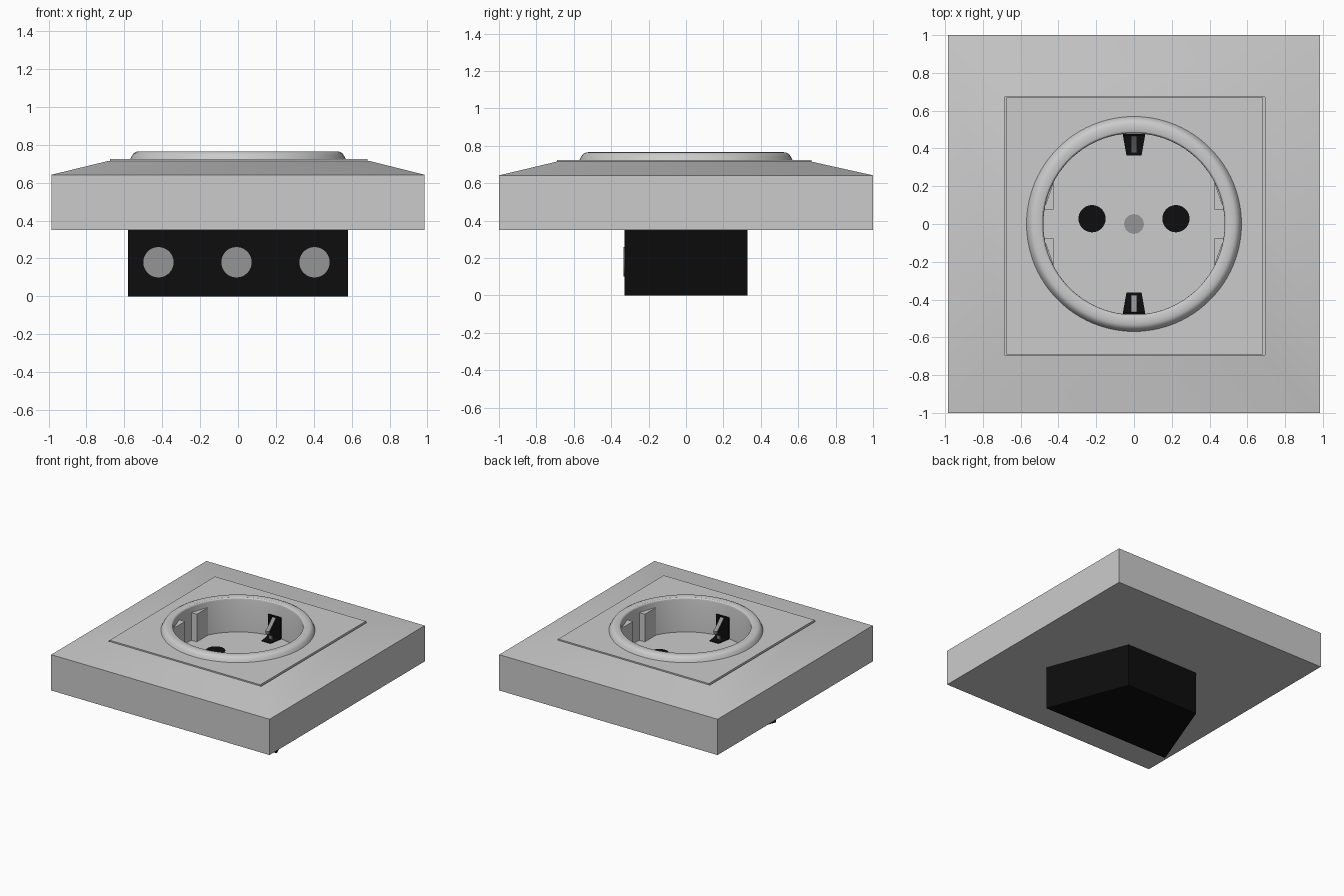
import bpy, bmesh, math

if "Cube" in bpy.data.objects:
    bpy.data.objects.remove(bpy.data.objects["Cube"])

N = 96


def material(name, value):
    m = bpy.data.materials.new(name)
    m.diffuse_color = (value, value, value, 1)
    m.use_nodes = True
    m.node_tree.nodes["Principled BSDF"].inputs["Base Color"].default_value = m.diffuse_color
    return m


black = material("black", 0.004)
metal = material("metal", 0.3)


def finish(bm, name, mat=None, angle=30):
    bmesh.ops.recalc_face_normals(bm, faces=bm.faces)
    me = bpy.data.meshes.new(name)
    bm.to_mesh(me)
    bm.free()
    ob = bpy.data.objects.new(name, me)
    bpy.context.collection.objects.link(ob)
    if mat:
        me.materials.append(mat)
    bpy.ops.object.select_all(action='DESELECT')
    ob.select_set(True)
    bpy.context.view_layer.objects.active = ob
    bpy.ops.object.shade_smooth_by_angle(angle=math.radians(angle))
    return ob


def circle(r, z, n=N, cx=0, cy=0):
    return [(cx + r * math.cos(2 * math.pi * i / n),
             cy + r * math.sin(2 * math.pi * i / n), z) for i in range(n)]


def rect(x0, x1, y0, y1, z):
    return [(x0, y0, z), (x1, y0, z), (x1, y1, z), (x0, y1, z)]


def square_loop(half, z, cx=0, cy=0):
    """Square with N points, so it can be bridged to a circle."""
    pts = []
    for x, y, _ in circle(1, 0):
        k = half / max(abs(x), abs(y))
        pts.append((cx + x * k, cy + y * k, z))
    return pts


def loft(name, loops, mat=None, cap_start=False, cap_end=False):
    bm = bmesh.new()
    rows = [[bm.verts.new(p) for p in loop] for loop in loops]
    n = len(rows[0])
    for a, b in zip(rows, rows[1:]):
        for i in range(n):
            j = (i + 1) % n
            bm.faces.new((a[i], a[j], b[j], b[i]))
    if cap_start:
        bm.faces.new(rows[0])
    if cap_end:
        bm.faces.new(rows[-1])
    return finish(bm, name, mat, 20 if n == 4 else 30)


def prism(name, outline, z0, z1, mat=None):
    return loft(name, [[(x, y, z) for x, y in outline] for z in (z0, z1)],
                mat, True, True)


# Outer frame with sloping top and closed back
frame_in = (-0.685, 0.693, -0.693, 0.673)
frame_out = (-0.985, 0.985, -1, 1)
loft("outer_frame", [rect(*frame_out, 0.35), rect(*frame_out, 0.642),
                     rect(*frame_in, 0.715), rect(*frame_in, 0.60)],
     cap_start=True)

# Centre plate with round opening
loft("centre_plate", [square_loop(0.68, 0.60, 0.004, -0.01),
                      square_loop(0.68, 0.724, 0.004, -0.01),
                      circle(0.56, 0.724)])

# Raised rim, well wall and well floor
rim = [(0.57, 0.722), (0.561, 0.741), (0.55, 0.757), (0.536, 0.764),
       (0.52, 0.766), (0.497, 0.766), (0.488, 0.763), (0.482, 0.756),
       (0.48, 0.745), (0.48, 0.485)]
loft("rim_and_well", [circle(r, z) for r, z in rim], cap_end=True)

# Pin holes and centre screw
for side in (-1, 1):
    loft("pin_hole", [circle(0.072, z, 48, side * 0.222, 0.028)
                      for z in (0.480, 0.488)], black, True, True)
loft("centre_screw", [circle(0.052, z, 48) for z in (0.480, 0.489)],
     metal, True, True)

# Guide ribs on the well sides
for sx in (-1, 1):
    for sy in (-1, 1):
        prism("guide_rib", [(sx * 0.425, sy * 0.077), (sx * 0.477, sy * 0.077),
                            (sx * 0.425, sy * 0.225)], 0.48, 0.71)

# Earth contacts: black slot plus bent metal strip
strip = [(0.470, 0.650), (0.425, 0.605), (0.380, 0.570), (0.385, 0.545),
         (0.420, 0.520), (0.425, 0.488)]
for sy in (-1, 1):
    prism("contact_slot_floor", [(-0.04, sy * 0.362), (0.04, sy * 0.362),
                                 (0.06, sy * 0.476), (-0.06, sy * 0.476)],
          0.48, 0.489, black)
    prism("contact_slot_wall", [(-0.055, sy * 0.466), (0.055, sy * 0.466),
                                (0.06, sy * 0.477), (-0.06, sy * 0.477)],
          0.48, 0.66, black)
    loft("earth_contact", [rect(-0.016, 0.016, sy * y - 0.005, sy * y + 0.005, z)
                           for y, z in strip], metal, True, True)

# Terminal block behind the frame, narrower towards the back
prism("terminal_block", [(-0.58, -0.33), (0.58, -0.33),
                         (0.33, 0.33), (-0.33, 0.33)], 0, 0.352, black)

# Terminal screws on the front of the block
for x in (-0.42, -0.008, 0.404):
    loops = [[(px, y, pz) for px, pz, _ in circle(0.08, 0, 48, x, 0.18)]
             for y in (-0.325, -0.333)]
    loft("terminal_screw", loops, metal, True, True)
